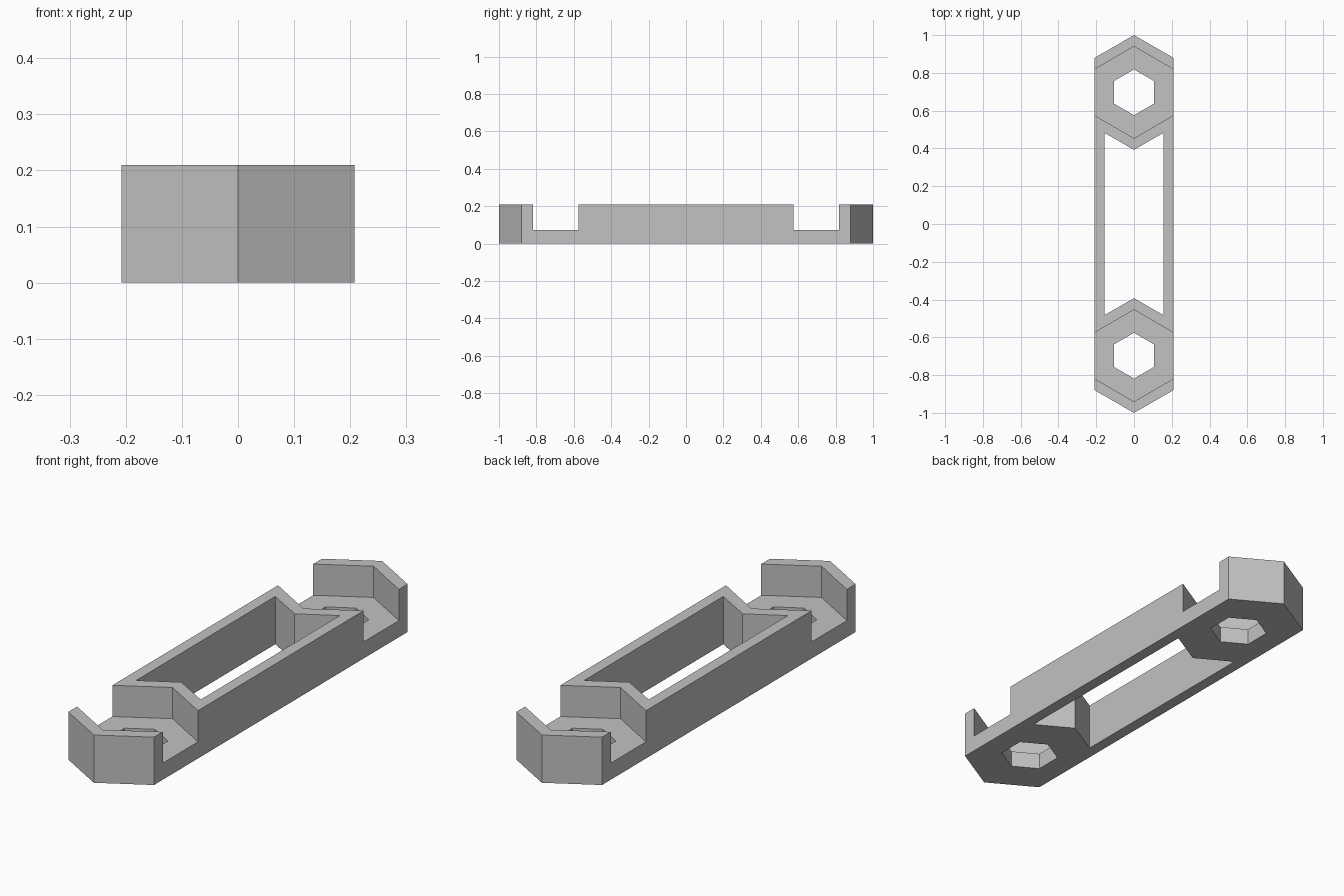
import bpy
import bmesh

HALF_WIDTH = 0.208
HEIGHT = 0.21
FLOOR = 0.073
END_Y = 0.697

cube = bpy.data.objects.get("Cube")
if cube:
    bpy.data.objects.remove(cube, do_unlink=True)

grey = bpy.data.materials.new("light grey")
grey.use_nodes = True
colour = (0.54, 0.54, 0.54, 1)
grey.diffuse_color = colour
grey.node_tree.nodes["Principled BSDF"].inputs["Base Color"].default_value = colour


def prism(name, half_outline, z0, z1):
    """Extrude an outline given by its +x half, mirrored across x = 0."""
    mirrored = [(-x, y) for x, y in reversed(half_outline) if x > 0]
    bm = bmesh.new()
    base = bm.faces.new([bm.verts.new((x, y, z0)) for x, y in half_outline + mirrored])
    top = bmesh.ops.extrude_face_region(bm, geom=[base])["geom"]
    verts = [g for g in top if isinstance(g, bmesh.types.BMVert)]
    bmesh.ops.translate(bm, verts=verts, vec=(0, 0, z1 - z0))
    bmesh.ops.recalc_face_normals(bm, faces=bm.faces)
    mesh = bpy.data.meshes.new(name)
    bm.to_mesh(mesh)
    bm.free()
    mesh.materials.append(grey)
    obj = bpy.data.objects.new(name, mesh)
    bpy.context.collection.objects.link(obj)
    return obj


def cut(target, cutter):
    """Subtract the cutter and discard it."""
    cutter.hide_render = True
    mod = target.modifiers.new("cut", "BOOLEAN")
    mod.operation = "DIFFERENCE"
    mod.solver = "EXACT"
    mod.object = cutter
    bpy.context.view_layer.objects.active = target
    bpy.ops.object.modifier_apply(modifier=mod.name)
    bpy.data.objects.remove(cutter, do_unlink=True)


# Long bar with pointed ends
body = prism("holder_body", [(0, -1), (HALF_WIDTH, -0.88), (HALF_WIDTH, 0.88), (0, 1)], 0, HEIGHT)

# Central through slot, notched at both ends
cut(body, prism("slot_cutter", [(0, -0.393), (0.157, -0.483), (0.157, 0.483), (0, 0.393)], -0.1, 0.4))

for side in (-1, 1):
    y = side * END_Y
    # Hexagonal nut pocket, open at both sides
    cut(body, prism("pocket_cutter", [
        (0, y - 0.243), (HALF_WIDTH, y - 0.122), (0.3, y - 0.122),
        (0.3, y + 0.122), (HALF_WIDTH, y + 0.122), (0, y + 0.243)], FLOOR, 0.4))
    # Hexagonal hole through the pocket floor
    cut(body, prism("hole_cutter", [
        (0, y - 0.121), (0.105, y - 0.0605), (0.105, y + 0.0605), (0, y + 0.121)], -0.1, 0.15))
